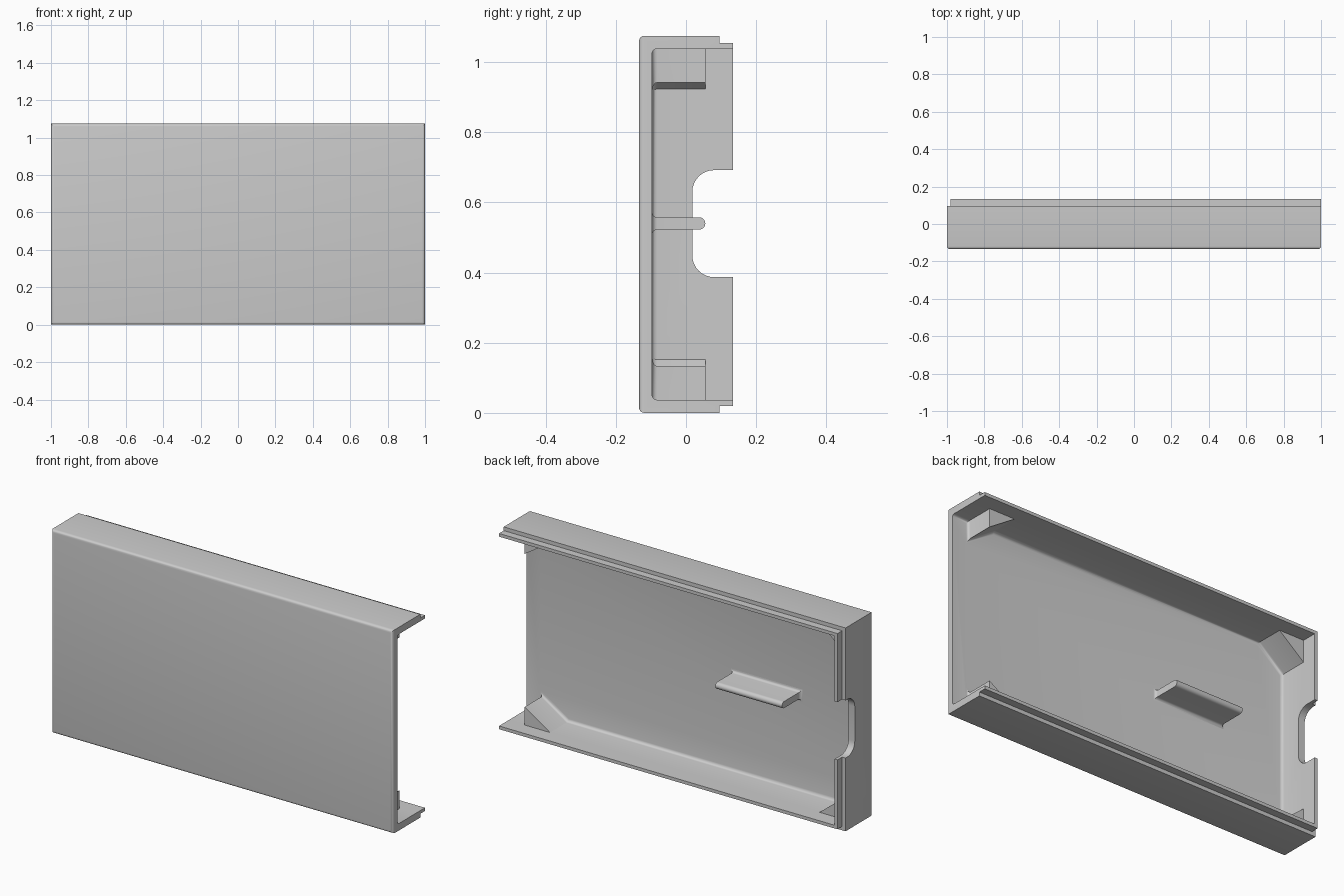
import bpy, bmesh, math
from mathutils import Vector

if "Cube" in bpy.data.objects:
    bpy.data.objects.remove(bpy.data.objects["Cube"])

H = 1.075              # overall height
FRONT, BACK = -0.134, 0.134
WALL, LIP = 0.037, 0.02
FLOOR = -0.097         # inner face of the front plate
POST = 0.055           # depth reached by posts and shelf

grey = bpy.data.materials.new("plain grey")
grey.use_nodes = True
colour = (0.6, 0.6, 0.6, 1)
grey.diffuse_color = colour
grey.node_tree.nodes["Principled BSDF"].inputs["Base Color"].default_value = colour


def finish(bm, name):
    bmesh.ops.recalc_face_normals(bm, faces=bm.faces)
    mesh = bpy.data.meshes.new(name)
    bm.to_mesh(mesh)
    bm.free()
    obj = bpy.data.objects.new(name, mesh)
    bpy.context.collection.objects.link(obj)
    mesh.materials.append(grey)
    return obj


def prism(name, outline, y0, y1, round_front=0, round_long=0):
    """Extrude an x-z outline along y, optionally rounding its front rim."""
    bm = bmesh.new()
    face = bm.faces.new([bm.verts.new((x, y0, z)) for x, z in outline])
    new = bmesh.ops.extrude_face_region(bm, geom=[face])["geom"]
    verts = [v for v in new if isinstance(v, bmesh.types.BMVert)]
    bmesh.ops.translate(bm, verts=verts, vec=(0, y1 - y0, 0))
    bmesh.ops.recalc_face_normals(bm, faces=bm.faces)
    bm.edges.ensure_lookup_table()
    at_front = lambda e: all(abs(v.co.y - y0) < 1e-5 for v in e.verts)
    if round_front:
        rim = [e for e in bm.edges if at_front(e)]
        bmesh.ops.bevel(bm, geom=rim, offset=round_front, segments=4,
                        profile=0.5, affect='EDGES')
    if round_long:
        rim = [e for e in bm.edges if at_front(e)
               and abs(e.verts[0].co.z - e.verts[1].co.z) < 1e-5]
        bmesh.ops.bevel(bm, geom=rim, offset=round_long, segments=8,
                        profile=0.5, affect='EDGES')
    return finish(bm, name)


def rect(x0, x1, z0, z1):
    return [(x0, z0), (x1, z0), (x1, z1), (x0, z1)]


def cut(target, cutter):
    mod = target.modifiers.new("cut", 'BOOLEAN')
    mod.operation, mod.solver, mod.object = 'DIFFERENCE', 'EXACT', cutter
    cutter.hide_render = True
    bpy.context.view_layer.objects.active = target
    bpy.ops.object.modifier_apply(modifier=mod.name)
    bpy.data.objects.remove(cutter)


def smooth(obj):
    bpy.ops.object.select_all(action='DESELECT')
    obj.select_set(True)
    bpy.context.view_layer.objects.active = obj
    bpy.ops.object.shade_smooth_by_angle(angle=math.radians(30))


# Tray body with a rounded front rim
tray = prism("tray_shell", rect(-1, 1, 0, H), FRONT, BACK, round_front=0.015)

# Cavity, open at one end, leaving wedge posts in its corners
inner = -1 + WALL
lower = [(1.1, WALL), (0.905, WALL), (0.905, 0.133), (0.757, WALL),
         (-0.82, WALL), (inner, 0.152)]
upper = [(x, H - z) for x, z in reversed(lower)]
cut(tray, prism("cavity_cutter", lower + upper, FLOOR, 0.3, round_front=0.015))
cut(tray, prism("upper_cutter", rect(inner, 1.1, WALL, H - WALL), POST, 0.3))

# Stepped lip around the three walls
for area in (rect(-1.1, 1.1, H - LIP, H + 0.1),
             rect(-1.1, 1.1, -0.1, LIP),
             rect(-1.1, -1 + LIP, -0.1, H + 0.1)):
    cut(tray, prism("lip_cutter", area, 0.095, 0.3))

# Rounded notch in the end wall
cut(tray, prism("notch_cutter", rect(-1.1, -0.9, 0.387, 0.692), 0.018, 0.3,
                round_long=0.062))
smooth(tray)

# Shelf on the plate: flared foot and fully rounded tip
centre = Vector((-0.405, 0, 0.54))
half_x, half_z, flare = 0.195, 0.0175, 0.015
sections = [(FLOOR - 0.01, half_x + flare, half_z + flare)]
for i in range(6):
    a = math.pi / 2 * i / 5
    grow = flare * (1 - math.sin(a))
    sections.append((FLOOR + flare * (1 - math.cos(a)), half_x + grow, half_z + grow))
for i in range(8):
    a = math.pi / 2 * i / 7
    sections.append((POST - half_z * (1 - math.sin(a)), half_x,
                     max(half_z * math.cos(a), 0.001)))
bm = bmesh.new()
rings = []
for y, hx, hz in sections:
    rings.append([bm.verts.new(centre + Vector((x, y, z)))
                  for x, z in rect(-hx, hx, -hz, hz)])
for a, b in zip(rings, rings[1:]):
    for i in range(4):
        j = (i + 1) % 4
        bm.faces.new((a[i], a[j], b[j], b[i]))
bm.faces.new(rings[0])
bm.faces.new(rings[-1])
smooth(finish(bm, "inner_shelf"))
